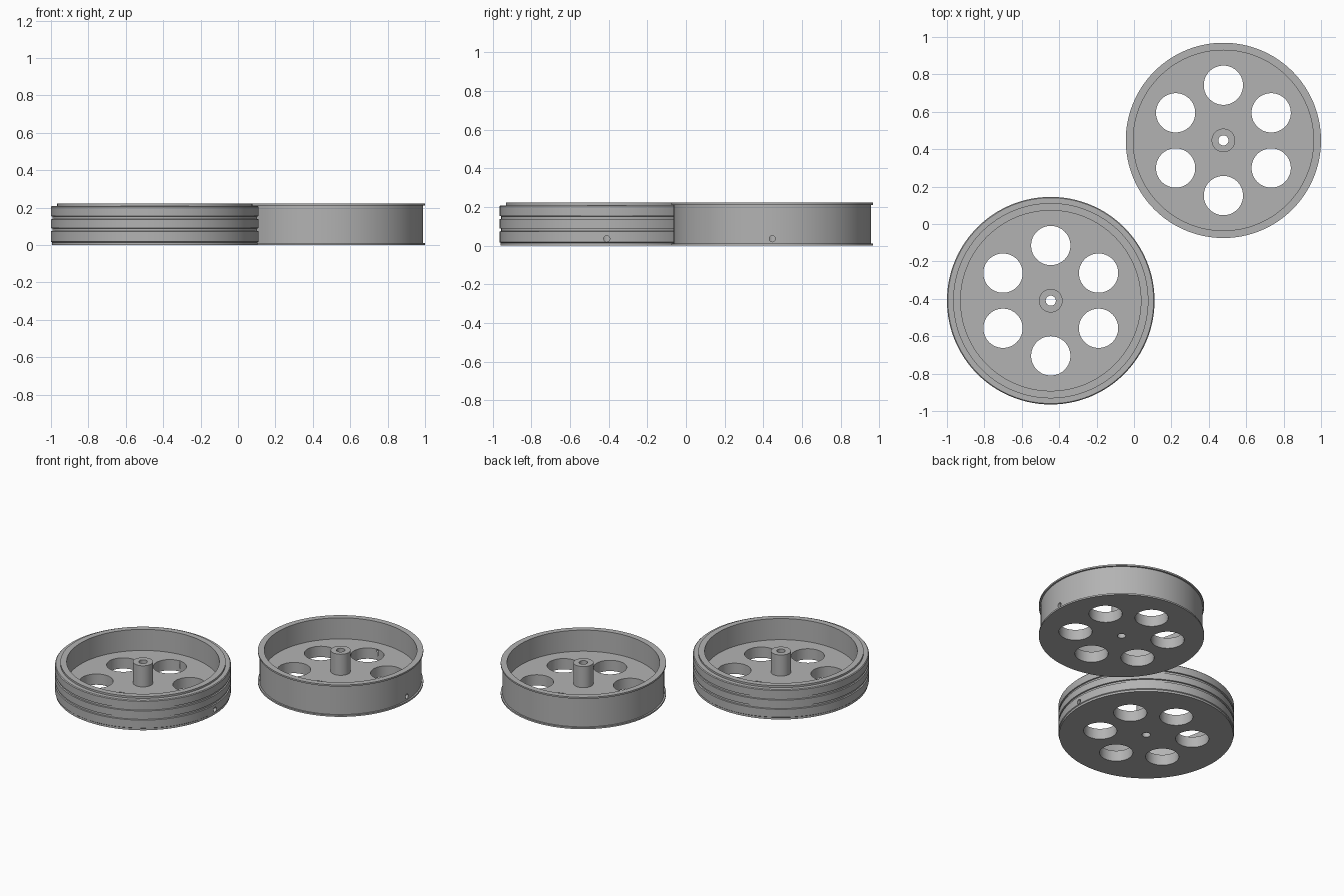
import bpy, bmesh, math
from mathutils import Matrix

if "Cube" in bpy.data.objects:
    bpy.data.objects.remove(bpy.data.objects["Cube"])

grey = bpy.data.materials.new("plain grey")
grey.diffuse_color = (0.45, 0.45, 0.45, 1)
grey.use_nodes = True
grey.node_tree.nodes["Principled BSDF"].inputs["Base Color"].default_value = grey.diffuse_color

HEIGHT, FLOOR, LIP = 0.222, 0.075, 0.011
BORE, HUB, WALL_IN, WALL_OUT, FLANGE = 0.027, 0.063, 0.482, 0.511, 0.522


def finish(bm, name):
    bmesh.ops.recalc_face_normals(bm, faces=bm.faces)
    mesh = bpy.data.meshes.new(name)
    bm.to_mesh(mesh)
    bm.free()
    obj = bpy.data.objects.new(name, mesh)
    bpy.context.collection.objects.link(obj)
    mesh.materials.append(grey)
    return obj


def lathe(name, profile, steps=128):
    """Revolve a closed (radius, z) profile around the z axis."""
    bm = bmesh.new()
    rings = []
    for i in range(steps):
        a = 2 * math.pi * i / steps
        rings.append([bm.verts.new((r * math.cos(a), r * math.sin(a), z)) for r, z in profile])
    n = len(profile)
    for i in range(steps):
        p, q = rings[i], rings[(i + 1) % steps]
        for j in range(n):
            k = (j + 1) % n
            bm.faces.new((p[j], q[j], q[k], p[k]))
    return finish(bm, name)


def cutter(name, radius, depth, matrix, sides):
    bm = bmesh.new()
    bmesh.ops.create_cone(bm, cap_ends=True, segments=sides, radius1=radius,
                          radius2=radius, depth=depth, matrix=matrix)
    obj = finish(bm, name)
    obj.hide_render = True
    return obj


def cut(obj, tool):
    mod = obj.modifiers.new("cut", 'BOOLEAN')
    mod.operation, mod.solver, mod.object = 'DIFFERENCE', 'EXACT', tool
    bpy.ops.object.select_all(action='DESELECT')
    bpy.context.view_layer.objects.active = obj
    obj.select_set(True)
    bpy.ops.object.modifier_apply(modifier=mod.name)
    bpy.data.objects.remove(tool)


def make_wheel(name, outer, location):
    # hub, recessed web and inner wall, shared by both wheels
    inside = [(WALL_IN, HEIGHT), (WALL_IN, FLOOR), (HUB, FLOOR),
              (HUB, HEIGHT), (BORE, HEIGHT), (BORE, 0)]
    wheel = lathe(name, outer + inside)
    # six round holes through the web
    for k in range(6):
        a = math.radians(30 + 60 * k)
        spot = Matrix.Translation((0.295 * math.cos(a), 0.295 * math.sin(a), FLOOR / 2))
        cut(wheel, cutter("web_hole_cutter", 0.105, 0.12, spot, 64))
    # set screw hole from the rim to the bore
    side = Matrix.Translation((0.33, 0, 0.036)) @ Matrix.Rotation(math.pi / 2, 4, 'Y')
    cut(wheel, cutter("screw_hole_cutter", 0.016, 0.66, side, 24))
    wheel.location = location
    bpy.ops.object.shade_smooth_by_angle(angle=math.radians(30))
    return wheel


# plain wheel: straight wall between two thin flanges
plain = [(FLANGE, 0), (FLANGE, LIP), (WALL_OUT, LIP),
         (WALL_OUT, HEIGHT - LIP), (FLANGE, HEIGHT - LIP), (FLANGE, HEIGHT)]
make_wheel("flanged_wheel", plain, (0.478, 0.447, 0))

# tyred wheel: wide base flange, three bands with two grooves, narrow top flange
R, G = 0.555, 0.547
tyred = [(0.55, 0), (0.55, 0.014), (R, 0.018)]
for low, high in ((0.073, 0.09), (0.137, 0.154)):
    tyred += [(R, low), (G, low + 0.002), (G, high - 0.002), (R, high)]
tyred += [(R, 0.204), (0.55, 0.209), (FLANGE, 0.209), (FLANGE, HEIGHT)]
make_wheel("tyred_wheel", tyred, (-0.445, -0.41, 0))
